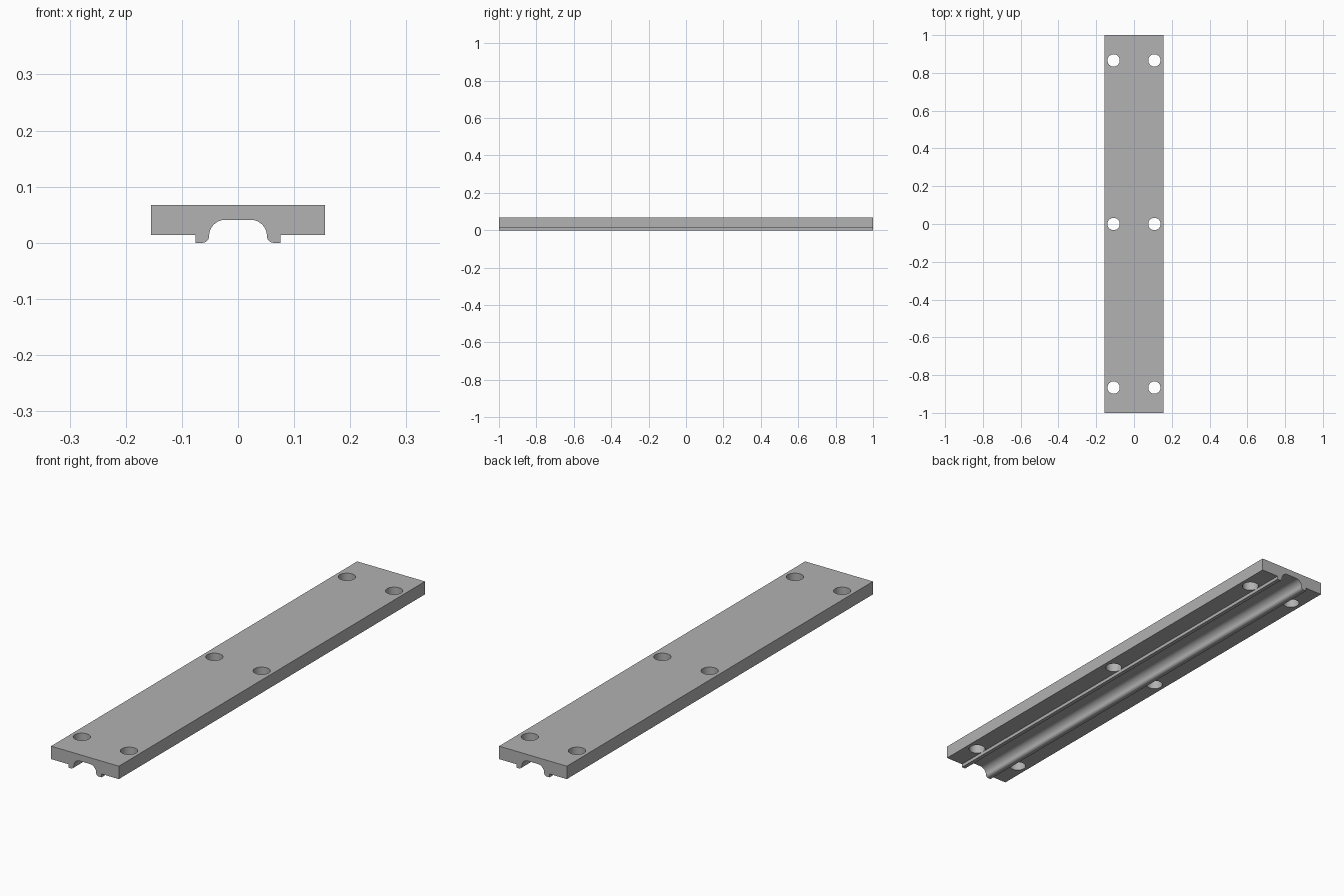
import bpy
import bmesh
from math import sin, cos, pi, radians

cube = bpy.data.objects.get("Cube")
if cube:
    bpy.data.objects.remove(cube, do_unlink=True)

HALF_W, HALF_L, TOP, UNDER = 0.155, 1.0, 0.0675, 0.014
RIB_OUT = 0.0755
HOLE_X, HOLE_Y, HOLE_R = 0.108, 0.866, 0.0325

grey = bpy.data.materials.new("plain grey")
grey.use_nodes = True
colour = (0.445, 0.445, 0.445, 1)
grey.diffuse_color = colour
grey.node_tree.nodes["Principled BSDF"].inputs["Base Color"].default_value = colour


def arc(cx, cz, r, start, end, steps):
    """Points on an arc, angles in degrees."""
    angles = [radians(start + (end - start) * i / steps) for i in range(steps + 1)]
    return [(cx + r * cos(a), cz + r * sin(a)) for a in angles]


def add_object(name, bm):
    bmesh.ops.recalc_face_normals(bm, faces=bm.faces)
    mesh = bpy.data.meshes.new(name)
    bm.to_mesh(mesh)
    bm.free()
    obj = bpy.data.objects.new(name, mesh)
    bpy.context.collection.objects.link(obj)
    mesh.materials.append(grey)
    return obj


# Half of the cross-section: outer edge, rib, rounded foot, groove wall
half = [(HALF_W, TOP), (HALF_W, UNDER), (RIB_OUT, UNDER), (RIB_OUT, 0)]
half += arc(0.0635, 0.012, 0.012, 270, 180, 10)
half += arc(0.0225, 0.012, 0.029, 0, 90, 16)[1:]
profile = half + [(-x, z) for x, z in reversed(half)]

# Plate extruded along its length
bm = bmesh.new()
end_face = bm.faces.new([bm.verts.new((x, -HALF_L, z)) for x, z in profile])
extruded = bmesh.ops.extrude_face_region(bm, geom=[end_face], use_keep_orig=True)
moved = [v for v in extruded["geom"] if isinstance(v, bmesh.types.BMVert)]
bmesh.ops.translate(bm, verts=moved, vec=(0, 2 * HALF_L, 0))
plate = add_object("grooved_plate", bm)

# Cutter for the three pairs of screw holes
bm = bmesh.new()
for side in (-1, 1):
    for row in (-1, 0, 1):
        hole = bmesh.ops.create_cone(bm, cap_ends=True, segments=48,
                                     radius1=HOLE_R, radius2=HOLE_R, depth=0.4)
        bmesh.ops.translate(bm, verts=hole["verts"],
                            vec=(side * HOLE_X, row * HOLE_Y, 0))
cutter = add_object("hole_cutter", bm)

cut = plate.modifiers.new("screw holes", "BOOLEAN")
cut.operation = "DIFFERENCE"
cut.solver = "EXACT"
cut.object = cutter

bpy.ops.object.select_all(action="DESELECT")
plate.select_set(True)
bpy.context.view_layer.objects.active = plate
bpy.ops.object.modifier_apply(modifier=cut.name)
bpy.data.objects.remove(cutter, do_unlink=True)
bpy.ops.object.shade_smooth_by_angle(angle=radians(30))
